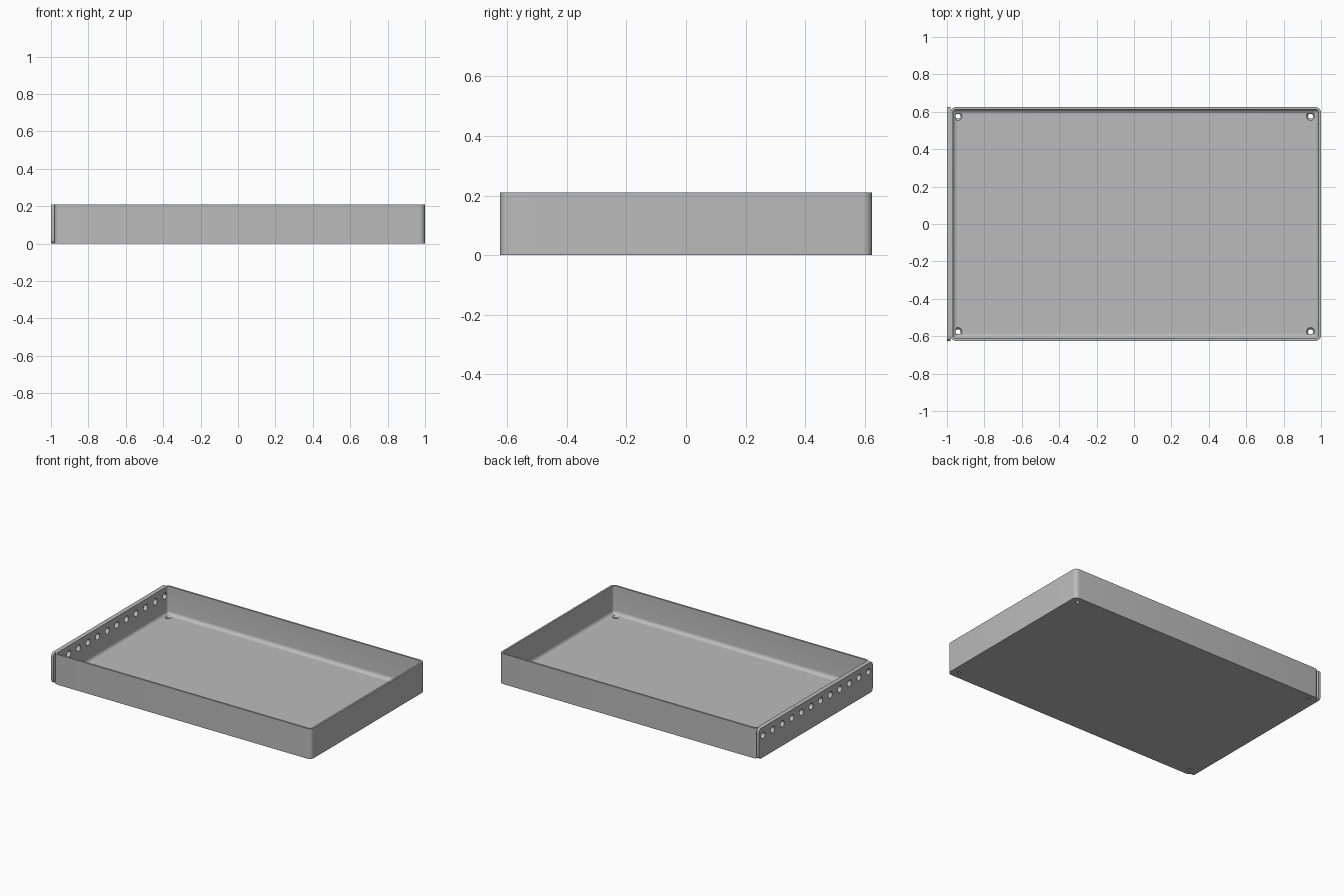
import bpy, bmesh, math
from mathutils import Matrix, Vector

cube = bpy.data.objects.get("Cube")
if cube:
    bpy.data.objects.remove(cube, do_unlink=True)

WIDTH, HEIGHT = 1.25, 0.21
PLATE_X = -0.982          # where the tray meets the end plate
WALL, FLOOR, FILLET, CORNER = 0.013, 0.015, 0.025, 0.03

grey = bpy.data.materials.new("plain grey")
grey.use_nodes = True
grey.diffuse_color = (0.5, 0.5, 0.5, 1)
grey.node_tree.nodes["Principled BSDF"].inputs["Base Color"].default_value = grey.diffuse_color


def make_object(name, bm):
    bmesh.ops.recalc_face_normals(bm, faces=bm.faces)
    mesh = bpy.data.meshes.new(name)
    bm.to_mesh(mesh)
    bm.free()
    mesh.materials.append(grey)
    obj = bpy.data.objects.new(name, mesh)
    bpy.context.collection.objects.link(obj)
    return obj


def rounded_rect(w, h, r, steps=6):
    """Outline of a rounded rectangle centred on the origin."""
    points = []
    for q, (sx, sy) in enumerate([(1, 1), (-1, 1), (-1, -1), (1, -1)]):
        for i in range(steps + 1):
            a = math.pi / 2 * (q + i / steps)
            points.append((sx * (w / 2 - r) + r * math.cos(a),
                           sy * (h / 2 - r) + r * math.sin(a)))
    return points


def loft(name, rings):
    """Skin matching rings of points and cap both ends."""
    bm = bmesh.new()
    loops = [[bm.verts.new(p) for p in ring] for ring in rings]
    for a, b in zip(loops, loops[1:]):
        for i in range(len(a)):
            j = (i + 1) % len(a)
            bm.faces.new((a[i], a[j], b[j], b[i]))
    bm.faces.new(loops[0])
    bm.faces.new(loops[-1])
    return make_object(name, bm)


def add_cone(bm, centre, axis, r1, r2, depth):
    turn = Vector((0, 0, 1)).rotation_difference(Vector(axis)).to_matrix().to_4x4()
    bmesh.ops.create_cone(bm, cap_ends=True, segments=24, radius1=r1, radius2=r2,
                          depth=depth, matrix=Matrix.Translation(centre) @ turn)


def cut(obj, cutter):
    cutter.hide_render = True
    mod = obj.modifiers.new("holes", 'BOOLEAN')
    mod.operation, mod.solver, mod.object = 'DIFFERENCE', 'EXACT', cutter
    bpy.context.view_layer.objects.active = obj
    bpy.ops.object.modifier_apply(modifier=mod.name)


# Tray: outer wall, rim, inner wall, then a fillet down to the floor
levels = [(0, 0), (0, HEIGHT), (WALL, HEIGHT)]
for i in range(7):
    a = math.pi / 2 * i / 6
    levels.append((WALL + FILLET * (1 - math.cos(a)), FLOOR + FILLET * (1 - math.sin(a))))
length, mid = 1 - PLATE_X, (1 + PLATE_X) / 2
rings = []
for inset, z in levels:
    outline = rounded_rect(length - 2 * inset, WIDTH - 2 * inset, max(CORNER - inset, 0.006))
    rings.append([(x + mid, y, z) for x, y in outline])
tray = loft("tray", rings)

# End plate with rounded corners
outline = rounded_rect(WIDTH, HEIGHT, 0.022)
plate = loft("end_plate", [[(x, y, z + HEIGHT / 2) for y, z in outline]
                           for x in (-1, PLATE_X)])

# Row of holes through the end plate and the wall behind it
bm = bmesh.new()
for i in range(12):
    add_cone(bm, (-0.985, -0.58 + 1.16 * i / 11, 0.153), (1, 0, 0), 0.022, 0.022, 0.07)
row_cutter = make_object("row_hole_cutter", bm)

# Countersunk holes in the floor corners
bm = bmesh.new()
for x in (-0.941, 0.944):
    for y in (-0.576, 0.576):
        add_cone(bm, (x, y, 0.01), (0, 0, 1), 0.013, 0.023, 0.012)
floor_sink = make_object("floor_sink_cutter", bm)
bm = bmesh.new()
for x in (-0.941, 0.944):
    for y in (-0.576, 0.576):
        add_cone(bm, (x, y, 0), (0, 0, 1), 0.013, 0.013, 0.08)
floor_cutter = make_object("floor_hole_cutter", bm)

cut(plate, row_cutter)
for cutter in (row_cutter, floor_sink, floor_cutter):
    cut(tray, cutter)
for cutter in (row_cutter, floor_sink, floor_cutter):
    bpy.data.objects.remove(cutter, do_unlink=True)

# Smooth the rounded corners and keep the hard edges
for obj in (tray, plate):
    bpy.ops.object.select_all(action='DESELECT')
    obj.select_set(True)
    bpy.context.view_layer.objects.active = obj
    bpy.ops.object.shade_smooth_by_angle(angle=math.radians(35))
